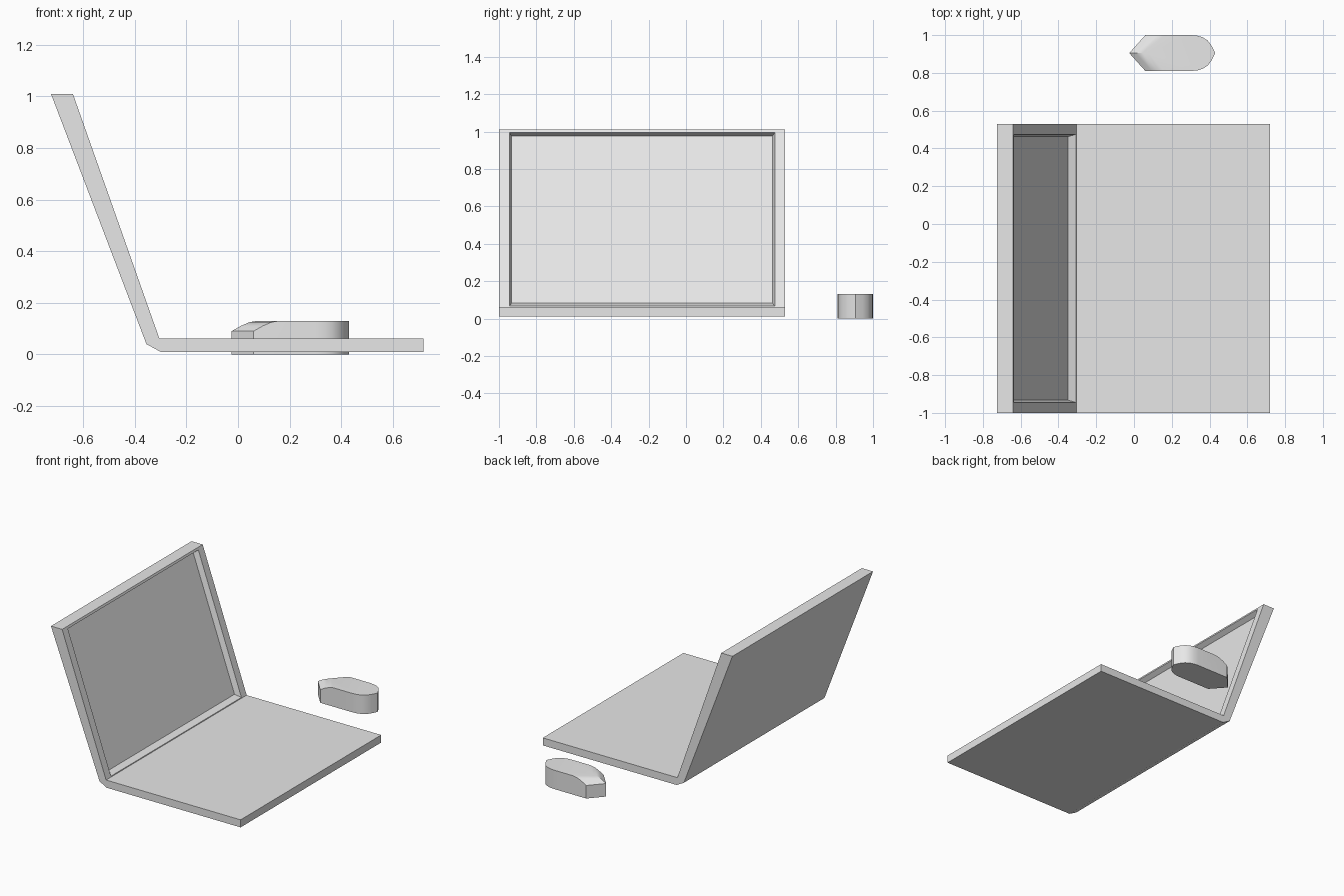
import bpy, bmesh
from mathutils import Vector

if "Cube" in bpy.data.objects:
    bpy.data.objects.remove(bpy.data.objects["Cube"])

grey = bpy.data.materials.new("light grey")
grey.diffuse_color = (0.8, 0.8, 0.8, 1)
grey.use_nodes = True
grey.node_tree.nodes["Principled BSDF"].inputs["Base Color"].default_value = grey.diffuse_color


def finish(bm, name):
    bmesh.ops.recalc_face_normals(bm, faces=bm.faces)
    mesh = bpy.data.meshes.new(name)
    bm.to_mesh(mesh)
    bm.free()
    mesh.materials.append(grey)
    obj = bpy.data.objects.new(name, mesh)
    bpy.context.collection.objects.link(obj)
    return obj


# Laptop: side profile swept across y, base and lid in one body
Y0, Y1 = -1.0, 0.53
profile = [(-0.725, 1.01), (-0.64, 1.01), (-0.305, 0.062), (0.72, 0.062),
           (0.72, 0.01), (-0.30, 0.01), (-0.355, 0.04)]
bm = bmesh.new()
near = [bm.verts.new((x, Y0, z)) for x, z in profile]
far = [bm.verts.new((x, Y1, z)) for x, z in profile]
bm.faces.new(near)
bm.faces.new(far)
n = len(profile)
lid = None
for i in range(n):
    j = (i + 1) % n
    f = bm.faces.new((near[i], near[j], far[j], far[i]))
    if i == 1:
        lid = f

# Screen: recess with tapered walls in the inner face of the lid
slope = (-0.64 + 0.305) / (1.01 - 0.062)


def rectangle(y0, y1, z0, z1, back):
    return [bm.verts.new((-0.305 + slope * (z - 0.062) - back, y, z))
            for y, z in ((y0, z1), (y0, z0), (y1, z0), (y1, z1))]


outer = list(lid.verts)
corners = [near[1], near[2], far[2], far[1]]
bm.faces.remove(lid)
rim = rectangle(-0.945, 0.475, 0.067, 0.995, 0)
floor = rectangle(-0.932, 0.462, 0.082, 0.975, 0.038)
for a, b in ((corners, rim), (rim, floor)):
    for i in range(4):
        j = (i + 1) % 4
        bm.faces.new((a[i], a[j], b[j], b[i]))
bm.faces.new(floor)
finish(bm, "laptop")

# Mouse: pointed nose whose top rises in chevron steps to a flat back
C, W = 0.905, 0.095
steps = [(0, 0.09), (0.035, 0.11), (0.07, 0.125), (0.1, 0.13)]
tail = [(0.30, 1.0), (0.335, 0.97), (0.365, 0.87), (0.39, 0.70), (0.41, 0.42),
        (0.43, 0.0), (0.41, -0.42), (0.39, -0.70), (0.365, -0.87),
        (0.335, -0.97), (0.30, -1.0)]
bm = bmesh.new()
rows = [[bm.verts.new((-0.025 + 0.085 * abs(t) + s, C + W * t, z))
         for t in (-1, 0, 1)] for s, z in steps]
for a, b in zip(rows, rows[1:]):
    for k in (0, 1):
        bm.faces.new((a[k], a[k + 1], b[k + 1], b[k]))
tail_top = [bm.verts.new((x, C + W * t, 0.13)) for x, t in tail]
tail_low = [bm.verts.new((x, C + W * t, 0)) for x, t in tail]
nose_low = [bm.verts.new((v.co.x, v.co.y, 0)) for v in rows[0]]
bm.faces.new(rows[-1] + tail_top)
bm.faces.new(nose_low + tail_low)
for k in (0, 1):
    bm.faces.new((rows[0][k], rows[0][k + 1], nose_low[k + 1], nose_low[k]))
for i in range(len(tail) - 1):
    f = bm.faces.new((tail_top[i], tail_top[i + 1], tail_low[i + 1], tail_low[i]))
for k, e in ((2, 0), (0, -1)):
    bm.faces.new([r[k] for r in rows] + [tail_top[e], tail_low[e], nose_low[k]])
mouse = finish(bm, "mouse")
bpy.context.view_layer.objects.active = mouse
mouse.select_set(True)
bpy.ops.object.shade_smooth_by_angle(angle=0.5)
